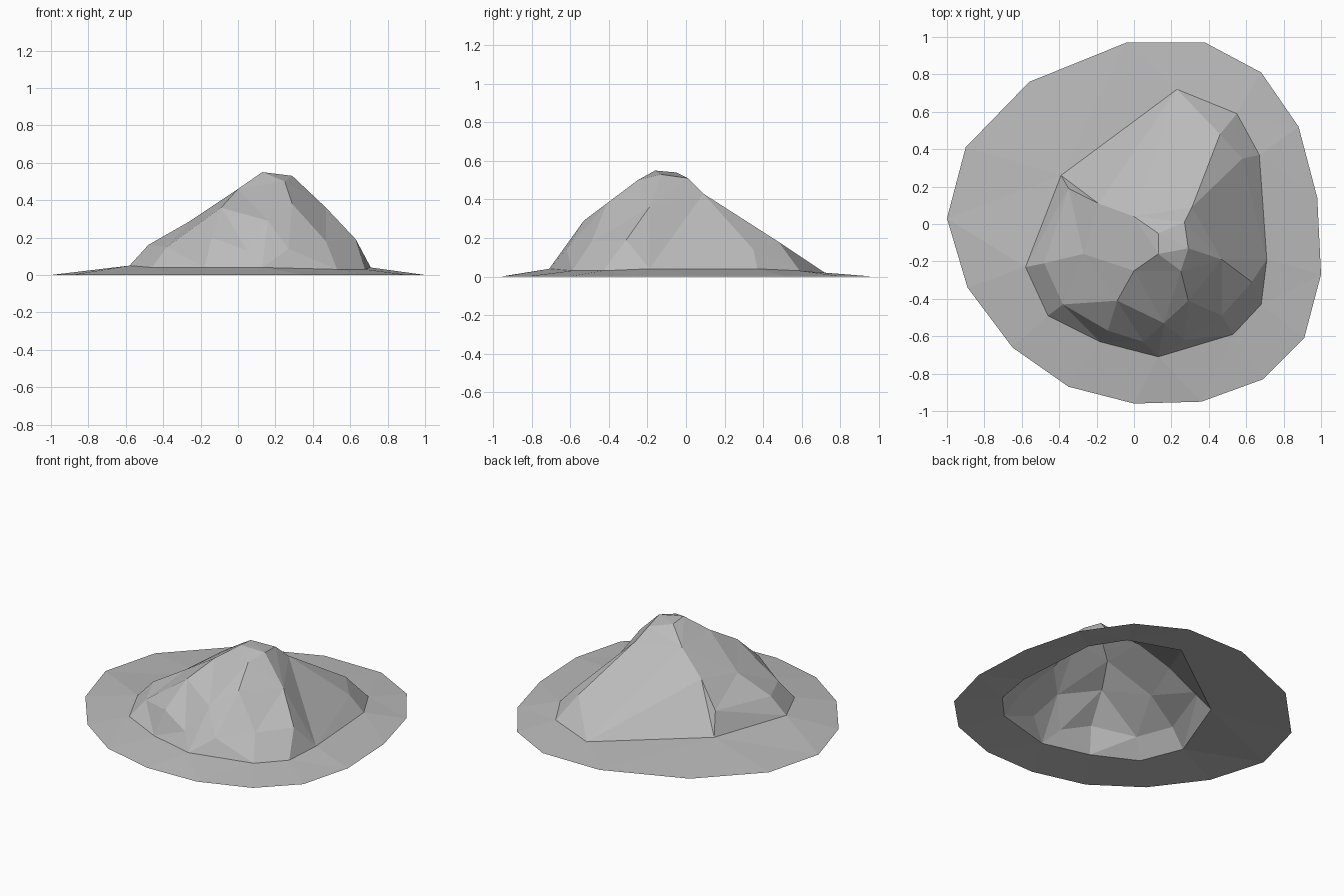
import bpy, bmesh
from mathutils import Vector
from mathutils.geometry import delaunay_2d_cdt

# Remove the default object
default_cube = bpy.data.objects.get("Cube")
if default_cube:
    bpy.data.objects.remove(default_cube, do_unlink=True)


def make_material(name, colour):
    material = bpy.data.materials.new(name)
    material.use_nodes = True
    material.diffuse_color = colour
    for node in material.node_tree.nodes:
        if node.type == 'BSDF_PRINCIPLED':
            node.inputs["Base Color"].default_value = colour
    return material


def closed_loop(start, count):
    """Edges joining a run of consecutive points into a ring."""
    return [(start + i, start + (i + 1) % count) for i in range(count)]


def open_path(points, all_points):
    """Edges joining named points into a ridge line."""
    indices = [all_points.index(p) for p in points]
    return list(zip(indices, indices[1:]))


def faceted_surface(name, points, edges, material):
    """Triangulate a height field in plan and lift it to its heights (hundredths)."""
    plan = [Vector((p[0], p[1])) / 100 for p in points]
    result = delaunay_2d_cdt(plan, edges, [], 1, 0.0001)
    verts, faces, origins = result[0], result[2], result[3]
    bm = bmesh.new()
    made = []
    for flat, origin in zip(verts, origins):
        height = points[origin[0]][2] / 100 if origin else 0.0
        made.append(bm.verts.new((flat.x, flat.y, height)))
    for face in faces:
        bm.faces.new([made[i] for i in face])
    bm.normal_update()
    # Every facet looks upwards
    downward = [f for f in bm.faces if f.normal.z < 0]
    bmesh.ops.reverse_faces(bm, faces=downward)
    mesh = bpy.data.meshes.new(name)
    bm.to_mesh(mesh)
    bm.free()
    mesh.materials.append(material)
    obj = bpy.data.objects.new(name, mesh)
    bpy.context.collection.objects.link(obj)
    return obj


stone = make_material("stone grey", (0.5, 0.5, 0.5, 1.0))

# Outer rim of the ground skirt, in plan
rim = [(x, y, 0) for x, y in (
    (-100, 3), (-90, 41), (-56, 76), (-4, 97), (38, 97), (68, 81), (88, 52), (98, 14),
    (100, -27), (91, -61), (69, -83), (36, -95), (0, -96), (-35, -87), (-65, -66), (-89, -34))]

# Foot of the mound, where it meets the skirt
foot = [(-58, -23, 5), (-39, 26, 4), (23, 72, 2), (55, 59, 3), (67, 37, 4), (71, -19, 4),
        (68, -43, 3), (53, -59, 3), (13, -71, 4), (-18, -63, 4), (-46, -49, 4)]

# Summit facets
peak, brow, east, back, west = (13, -16, 55), (13, -5, 54), (29, -13, 53), (27, 1, 51), (0, 4, 45)
summit = [peak, brow, east, back, west]

# Spurs running down from the summit
back_spur = [(31, 9, 43), (46, 48, 18)]
east_spur = [(47, -19, 36), (63, -31, 19)]
front_spur = [(25, -25, 50), (29, -41, 38), (47, -49, 18)]
nose_spur = [(0, -25, 46), (-9, -41, 36), (-14, -57, 20)]
west_spur = [(-27, -16, 28), (-48, -21, 16)]
left_spur = [(-19, 11, 32), (-35, 19, 18)]
knobs = [(16, -53, 29), (5, -63, 13), (27, -62, 14), (-38, -43, 15), (58, 35, 14)]
spurs = back_spur + east_spur + front_spur + nose_spur + west_spur + left_spur + knobs

# Ground skirt: a ring between the rim and the foot
skirt_points = rim + foot
skirt_edges = closed_loop(0, len(rim)) + closed_loop(len(rim), len(foot))
skirt = faceted_surface("ground_skirt", skirt_points, skirt_edges, stone)
bm = bmesh.new()
bm.from_mesh(skirt.data)
foot_plan = {(p[0], p[1]) for p in foot}
covered = [f for f in bm.faces
           if all((round(v.co.x * 100), round(v.co.y * 100)) in foot_plan for v in f.verts)]
bmesh.ops.delete(bm, geom=covered, context='FACES')
bm.to_mesh(skirt.data)
bm.free()

# Rocky mound
mound_points = foot + summit + spurs
mound_edges = closed_loop(0, len(foot))
ridges = [
    [brow, peak, east, back, brow, west],
    [back] + back_spur + [foot[3]],
    [east] + east_spur + [foot[6]],
    [east] + front_spur + [foot[7]],
    [peak] + nose_spur + [foot[9]],
    [west] + left_spur + [foot[1]],
    [nose_spur[0]] + west_spur + [foot[0]],
    [west, foot[2], back_spur[0]],
    [back_spur[0], knobs[4], foot[4]],
]
for ridge in ridges:
    mound_edges += open_path(ridge, mound_points)
faceted_surface("rocky_mound", mound_points, mound_edges, stone)
